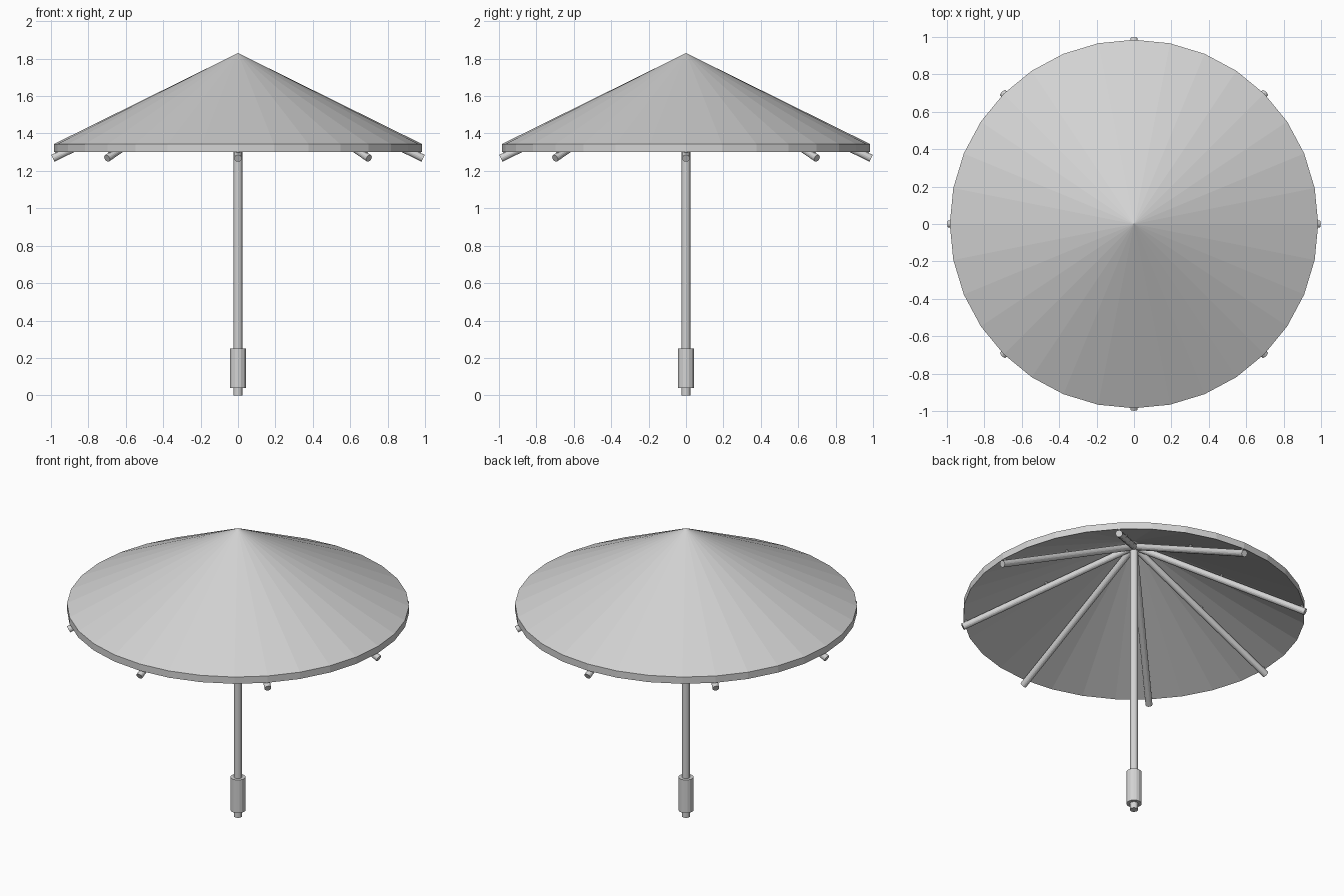
import bpy, bmesh, math
from mathutils import Vector

cube = bpy.data.objects.get("Cube")
if cube:
    bpy.data.objects.remove(cube, do_unlink=True)

grey = bpy.data.materials.new("light_grey")
grey.use_nodes = True
GREY = (0.65, 0.65, 0.65, 1)
grey.diffuse_color = GREY
grey.node_tree.nodes["Principled BSDF"].inputs["Base Color"].default_value = GREY


def rod(name, start, end, radius, sides=16):
    """Flat-sided cylinder between two points."""
    a, b = Vector(start), Vector(end)
    axis = b - a
    bpy.ops.mesh.primitive_cylinder_add(
        vertices=sides, radius=radius, depth=axis.length, location=(a + b) / 2,
        rotation=axis.to_track_quat('Z', 'Y').to_euler())
    obj = bpy.context.object
    obj.name = name
    obj.data.materials.append(grey)
    return obj


# Canopy: thin conical shell with a short upright rim
RADIUS, SIDES = 0.985, 32
RIM_LOW, RIM_TOP = 1.30, 1.343
TIP_IN, TIP_OUT = 1.787, 1.83

bm = bmesh.new()
tip_out = bm.verts.new((0, 0, TIP_OUT))
tip_in = bm.verts.new((0, 0, TIP_IN))


def ring(z):
    return [bm.verts.new((RADIUS * math.cos(math.tau * i / SIDES),
                          RADIUS * math.sin(math.tau * i / SIDES), z))
            for i in range(SIDES)]


low, top = ring(RIM_LOW), ring(RIM_TOP)
for i in range(SIDES):
    j = (i + 1) % SIDES
    bm.faces.new((top[i], top[j], tip_out))
    bm.faces.new((low[i], low[j], top[j], top[i]))
    bm.faces.new((low[j], low[i], tip_in))
mesh = bpy.data.meshes.new("canopy")
bm.to_mesh(mesh)
bm.free()
mesh.materials.append(grey)
bpy.context.collection.objects.link(bpy.data.objects.new("canopy", mesh))

# Pole and handle grip
rod("pole", (0, 0, 0), (0, 0, 1.76), 0.024)
rod("handle", (0, 0, 0.04), (0, 0, 0.25), 0.044)

# Eight ribs, each pinned to the canopy at its middle and near its end
HUB = Vector((0, 0, 1.75))
for k in range(8):
    angle = math.tau * k / 8
    out = Vector((math.cos(angle), math.sin(angle), 0))
    end = out * 0.99 + Vector((0, 0, 1.267))
    rod(f"rib_{k + 1}", HUB, end, 0.02)
    normal = (out * 0.44 + Vector((0, 0, 0.9))).normalized()
    for label, t in (("middle", 0.5), ("end", 0.97)):
        foot = HUB.lerp(end, t)
        rod(f"rib_{k + 1}_{label}_pin", foot, foot + normal * 0.034, 0.008, 8)
